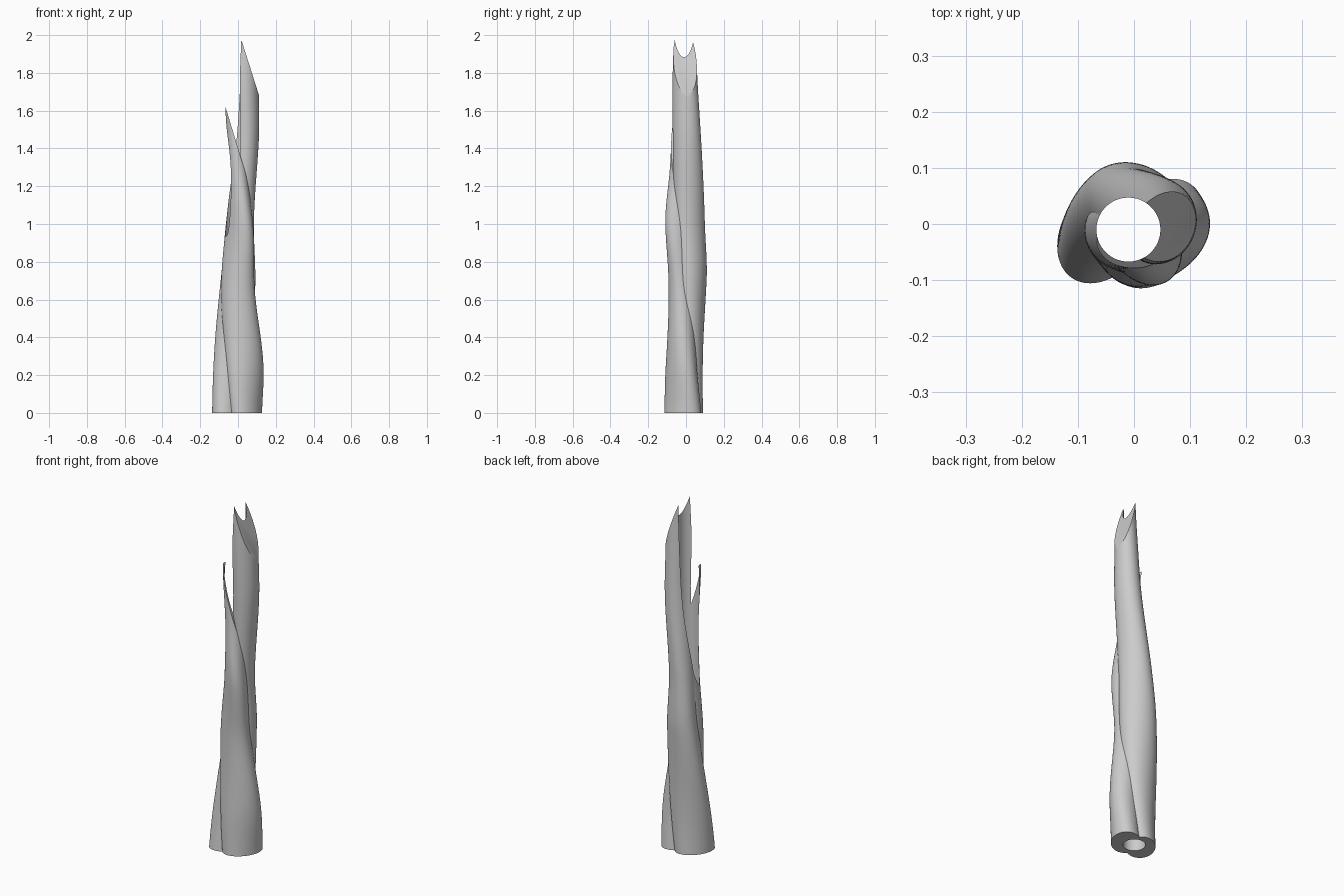
import bpy, bmesh, math
from mathutils import Vector

if "Cube" in bpy.data.objects:
    bpy.data.objects.remove(bpy.data.objects["Cube"])

grey = bpy.data.materials.new("facade_grey")
grey.use_nodes = True
colour = (0.6, 0.6, 0.6, 1)
grey.diffuse_color = colour
grey.node_tree.nodes["Principled BSDF"].inputs["Base Color"].default_value = colour

SIDES, LAYERS = 96, 80


def sample(keys, z):
    """Smooth interpolation of (z, ...) key rows at height z."""
    n = len(keys)
    i = max(k for k in range(n - 1) if keys[k][0] <= z or k == 0)

    def slope(k, c):
        lo, hi = keys[max(k - 1, 0)], keys[min(k + 1, n - 1)]
        return (hi[c] - lo[c]) / (hi[0] - lo[0])

    p, q = keys[i], keys[i + 1]
    h = q[0] - p[0]
    t = (z - p[0]) / h
    return [(2*t**3 - 3*t*t + 1) * p[c] + (t**3 - 2*t*t + t) * h * slope(i, c)
            + (3*t*t - 2*t**3) * q[c] + (t**3 - t*t) * h * slope(i + 1, c)
            for c in range(1, len(p))]


def twisted_lobe(name, keys, cut_point, cut_slope):
    """Loft turning ellipses upwards, then slice the top on a slant."""
    bm = bmesh.new()
    rings = []
    for k in range(LAYERS + 1):
        z = keys[-1][0] * k / LAYERS
        cx, cy, a, b, turn = sample(keys, z)
        r = math.radians(turn)
        ring = []
        for s in range(SIDES):
            t = math.tau * s / SIDES
            u, v = a * math.cos(t), b * math.sin(t)
            ring.append(bm.verts.new((cx + u * math.cos(r) - v * math.sin(r),
                                      cy + u * math.sin(r) + v * math.cos(r), z)))
        rings.append(ring)
    for lo, hi in zip(rings, rings[1:]):
        for s in range(SIDES):
            e = (s + 1) % SIDES
            bm.faces.new((lo[s], lo[e], hi[e], hi[s]))
    bm.faces.new(rings[0][::-1])
    bm.faces.new(rings[-1])
    cut = bmesh.ops.bisect_plane(bm, geom=bm.verts[:] + bm.edges[:] + bm.faces[:],
                                 plane_co=cut_point, plane_no=Vector((cut_slope, 0, 1)),
                                 clear_outer=True)
    edges = [g for g in cut["geom_cut"] if isinstance(g, bmesh.types.BMEdge)]
    bmesh.ops.holes_fill(bm, edges=edges, sides=0)
    bmesh.ops.recalc_face_normals(bm, faces=bm.faces)
    mesh = bpy.data.meshes.new(name)
    bm.to_mesh(mesh)
    bm.free()
    mesh.materials.append(grey)
    obj = bpy.data.objects.new(name, mesh)
    bpy.context.collection.objects.link(obj)
    return obj


def combine(target, tool, operation):
    mod = target.modifiers.new(operation.lower(), "BOOLEAN")
    mod.operation, mod.object, mod.solver = operation, tool, "EXACT"
    bpy.context.view_layer.objects.active = target
    bpy.ops.object.modifier_apply(modifier=mod.name)
    bpy.data.objects.remove(tool)


# Lobe rows: height, centre x, centre y, long radius, short radius, turn
tower = twisted_lobe("twisted_tower", [
    (0, -.05, -.008, .107, .075, 55),
    (.7, 0, .03, .095, .075, -25),
    (1, .01, .02, .085, .068, -55),
    (1.45, .045, .005, .075, .065, -100),
    (1.75, .048, -.005, .07, .058, -125),
    (2.02, .055, -.006, .066, .052, -145)], (.01, 0, 2), 3.15)
short_lobe = twisted_lobe("short_lobe", [
    (0, .04, -.017, .107, .075, 55),
    (.25, .035, -.025, .105, .075, 27),
    (.65, 0, -.02, .09, .07, -15),
    (1, .008, -.028, .09, .06, -55),
    (1.3, 0, -.02, .065, .05, -85),
    (1.62, -.022, -.027, .046, .045, -120)], (-.06, 0, 1.6), 3.3)
combine(tower, short_lobe, "UNION")

# Straight round bore through the whole height
bpy.ops.mesh.primitive_cylinder_add(vertices=96, radius=.057, depth=3,
                                    location=(-.01, -.01, 1))
bore = bpy.context.object
bore.name = "bore_cutter"
bore.hide_render = True
bore.data.materials.append(grey)
combine(tower, bore, "DIFFERENCE")

bpy.ops.object.select_all(action="DESELECT")
tower.select_set(True)
bpy.context.view_layer.objects.active = tower
bpy.ops.object.shade_smooth_by_angle(angle=math.radians(25))
